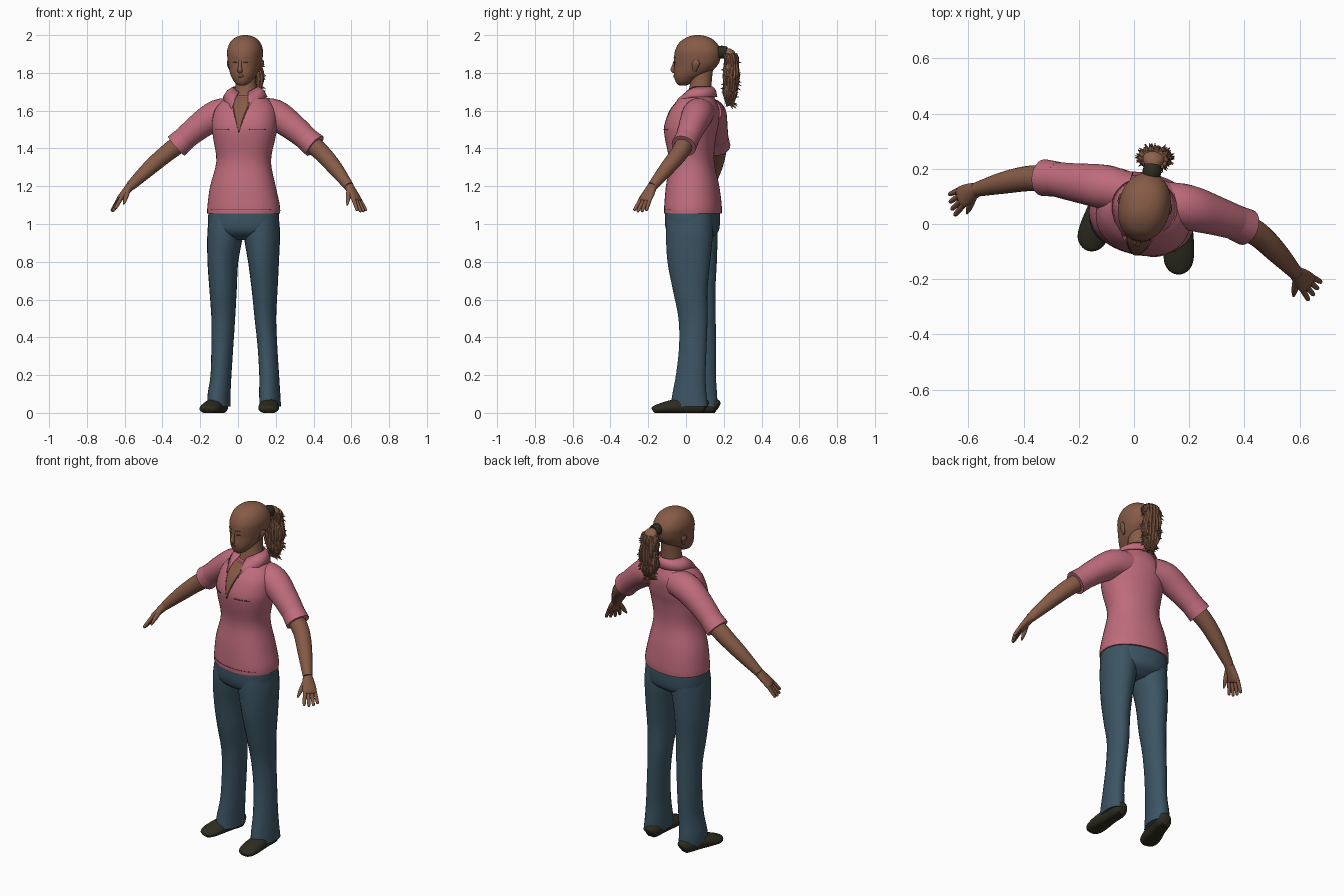
import bpy, math, random
from mathutils import Vector as V

cube = bpy.data.objects.get("Cube")
if cube:
    bpy.data.objects.remove(cube)
random.seed(4)
made = []
UP = V((0, 0, 1))
YAW = math.radians(12)                       # the whole body turns slightly
SIDE = V((math.cos(YAW), -math.sin(YAW), 0))
FRONT = V((-math.sin(YAW), -math.cos(YAW), 0))


def material(name, rgb):
    m = bpy.data.materials.new(name)
    m.use_nodes = True
    m.diffuse_color = (*rgb, 1)
    m.node_tree.nodes["Principled BSDF"].inputs["Base Color"].default_value = (*rgb, 1)
    return m


pink = material("pink cotton", (0.52, 0.15, 0.20))
seam = material("dark pink seam", (0.22, 0.05, 0.07))
skin = material("brown skin", (0.24, 0.105, 0.062))
denim = material("blue denim", (0.045, 0.09, 0.125))
leather = material("dark shoe leather", (0.028, 0.026, 0.015))
hair = material("brown hair", (0.26, 0.12, 0.07))
lip = material("lip brown", (0.17, 0.06, 0.045))
dark = material("dark eye line", (0.05, 0.03, 0.02))


def add(name, verts, faces, mat):
    me = bpy.data.meshes.new(name)
    me.from_pydata([tuple(v) for v in verts], [], faces)
    me.materials.append(mat)
    ob = bpy.data.objects.new(name, me)
    bpy.context.collection.objects.link(ob)
    made.append(ob)
    return ob


def smooth_keys(keys, steps=4):
    """Catmull-Rom through all key values."""
    k = [keys[0], *keys, keys[-1]]
    out = []
    for i in range(1, len(k) - 2):
        for s in range(steps):
            t = s / steps
            out.append([0.5 * (2 * b + (c - a) * t + (2 * a - 5 * b + 4 * c - d) * t * t
                               + (3 * b - a - 3 * c + d) * t ** 3)
                        for a, b, c, d in zip(k[i - 1], k[i], k[i + 1], k[i + 2])])
    return out + [list(keys[-1])]


def sweep(name, mat, keys, side=SIDE, flat=False, n=24, power=2.0, floor=False):
    """Skin of elliptical rings (x, y, z, half width, half depth)."""
    rings = smooth_keys([k if len(k) == 5 else (*k, k[3]) for k in keys])
    verts, faces = [], []
    for i, r in enumerate(rings):
        t = V(rings[min(i + 1, len(rings) - 1)][:3]) - V(rings[max(i - 1, 0)][:3])
        t = UP * math.copysign(1, t.z) if flat else t.normalized()
        a = (side - t * side.dot(t)).normalized()
        b = t.cross(a)
        for j in range(n):
            c, s = math.cos(math.tau * j / n), math.sin(math.tau * j / n)
            c = math.copysign(abs(c) ** (2 / power), c)
            s = math.copysign(abs(s) ** (2 / power), s)
            p = V(r[:3]) + a * (c * r[3]) + b * (s * r[4])
            if floor:
                p.z = max(p.z, 0)
            verts.append(p)
        if i:
            o = (i - 1) * n
            faces += [(o + j, o + (j + 1) % n, o + n + (j + 1) % n, o + n + j) for j in range(n)]
    faces += [list(range(n))[::-1], [len(verts) - n + j for j in range(n)]]
    return add(name, verts, faces, mat)


def grid(name, mat, rows, thick):
    """Sheet through rows of points, given a little thickness."""
    w = len(rows[0])
    faces = [(i * w + j, i * w + j + 1, (i + 1) * w + j + 1, (i + 1) * w + j)
             for i in range(len(rows) - 1) for j in range(w - 1)]
    ob = add(name, [p for r in rows for p in r], faces, mat)
    mod = ob.modifiers.new("thickness", 'SOLIDIFY')
    mod.thickness, mod.offset = thick, 0
    return ob


def plate(name, mat, target, origin, edges, lift=0.002, thick=0.003, cols=8):
    """Thin plate laid on the front of a part; edges are (z, from, to)."""
    bpy.context.view_layer.update()
    rows = []
    for z, u0, u1 in smooth_keys(edges):
        row = []
        for j in range(cols + 1):
            p = V((*origin, z)) + SIDE * (u0 + (u1 - u0) * j / cols) + FRONT * 0.5
            hit, loc, *_ = target.ray_cast(p, -FRONT)
            if not hit:
                loc = target.closest_point_on_mesh(p)[1]
            row.append(loc + FRONT * lift)
        rows.append(row)
    return grid(name, mat, rows, thick)


# Shirt body
shirt = sweep("shirt_body", pink, [
    (.03, .037, 1.055, .194, .148), (.03, .037, 1.1, .192, .148), (.026, .035, 1.2, .174, .138),
    (.03, .03, 1.33, .145, .117), (.033, .023, 1.45, .164, .131), (.035, .028, 1.52, .174, .14),
    (.04, .046, 1.6, .165, .128), (.044, .057, 1.65, .13, .1), (.045, .063, 1.68, .09, .08)],
    flat=True, power=2.2, n=40)
chest = (.035, .035)
plate("neck_opening", skin, shirt, chest,
      [(1.49, -.002, .002), (1.56, -.02, .02), (1.62, -.038, .038), (1.675, -.05, .05)])
for sx in (-1, 1):
    plate("pocket_seam", seam, shirt, chest, [(1.497, sx * .055, sx * .135), (1.502, sx * .055, sx * .135)])
    plate("opening_edge", seam, shirt, chest,
          [(1.485, -.002, .002), (1.56, sx * .02, sx * .025), (1.62, sx * .038, sx * .043)], cols=2)
plate("hem_seam", seam, shirt, chest, [(1.075, -.16, .16), (1.078, -.16, .16)], lift=.001, thick=.002, cols=20)

# Folded collar, open at the front
rows = [[], [], []]
for i in range(41):
    th = math.radians(22 + 316 * i / 40)
    c, s = math.cos(th), math.sin(th)
    f = max(0, c) ** 2
    top = V((.042, .073, 1.725 - .03 * f)) + SIDE * (.066 * s) + FRONT * (.068 * c)
    low = V((.038, .06, 1.672 - .075 * f)) + SIDE * (.116 * s) + FRONT * ((.102 + .045 * f) * c)
    mid = (top + low) / 2 + UP * .008 + (SIDE * s + FRONT * c) * .004
    for row, p in zip(rows, (top, mid, low)):
        row.append(p)
grid("collar", pink, rows, .007)

# Sleeves with rolled cuffs, forearms and hands
ARMS = {
    "right": dict(
        sleeve=[(-.02, .115, 1.59, .075), (-.11, .135, 1.578, .08), (-.21, .15, 1.513, .07), (-.3, .165, 1.437, .061)],
        cuff=[(-.275, .162, 1.458, .063), (-.327, .168, 1.413, .067)],
        fore=[(-.29, .165, 1.44, .05), (-.38, .165, 1.372, .046), (-.47, .15, 1.295, .04), (-.57, .125, 1.2, .026)],
        palm=(-.625, .097, 1.135), tip=(-.663, .067, 1.068), thumb=(-.605, .038, 1.105), across=(.3, -.9, .25)),
    "left": dict(
        sleeve=[(.1, .08, 1.59, .075), (.195, .06, 1.578, .082), (.295, .03, 1.51, .071), (.385, 0, 1.432, .061)],
        cuff=[(.355, .01, 1.458, .063), (.407, -.012, 1.413, .067)],
        fore=[(.37, 0, 1.44, .05), (.445, -.035, 1.375, .046), (.515, -.1, 1.295, .04), (.587, -.178, 1.2, .026)],
        palm=(.628, -.215, 1.13), tip=(.658, -.245, 1.065), thumb=(.578, -.262, 1.1), across=(-.6, -.75, .1)),
}
for name, arm in ARMS.items():
    sweep(name + "_sleeve", pink, arm["sleeve"])
    sweep(name + "_cuff", pink, arm["cuff"])
    sweep(name + "_forearm", skin, arm["fore"])
    wrist, palm, tip, thumb = V(arm["fore"][-1][:3]), V(arm["palm"]), V(arm["tip"]), V(arm["thumb"])
    across = V(arm["across"]).normalized()
    sweep(name + "_palm", skin, [(*wrist, .026, .024), (*wrist.lerp(palm, .5), .036, .02),
                                 (*palm, .04, .016), (*palm.lerp(tip, .15), .034, .008)], side=across)
    for i, length in enumerate((.86, 1.0, 1.05, .97)):
        k = i - 1.5
        a = palm + across * (k * .019)
        b = a.lerp(tip + across * (k * .027), length)
        sweep(name + "_finger", skin, [(*a, .011), (*a.lerp(b, .55), .010), (*a.lerp(b, .92), .008), (*b, .003)],
              side=across, n=10)
    a = wrist.lerp(palm, .3) + across * .018
    sweep(name + "_thumb", skin, [(*a, .014), (*a.lerp(thumb, .6), .012), (*thumb, .004)], side=across, n=10)

# Trousers
sweep("trouser_seat", denim, [
    (.03, .034, 1.09, .186, .14), (.03, .034, 1.0, .188, .142), (.03, .036, .95, .17, .125),
    (.027, .036, .915, .08, .07)], flat=True, power=2.2, n=32)
sweep("left_trouser_leg", denim, [
    (.125, .018, 1.05, .088, .12), (.126, .018, .95, .095, .126), (.135, .015, .8, .08, .115),
    (.141, .022, .65, .067, .093), (.145, .037, .5, .056, .078), (.156, .036, .35, .051, .074),
    (.165, .025, .2, .051, .08), (.168, .018, .1, .054, .092), (.171, .016, .035, .054, .1)], flat=True)
sweep("right_trouser_leg", denim, [
    (-.06, .048, 1.05, .09, .118), (-.067, .047, .95, .094, .122), (-.08, .055, .8, .08, .11),
    (-.079, .062, .65, .071, .095), (-.078, .078, .5, .062, .08), (-.083, .084, .35, .057, .077),
    (-.09, .08, .2, .054, .08), (-.1, .076, .1, .059, .09), (-.1, .074, .035, .059, .096)], flat=True)

# Shoes: rings from heel to toe
SHOE = [(0, .028, .022, .028), (.08, .036, .042, .044), (.4, .038, .047, .046), (.68, .03, .055, .036),
        (.87, .022, .052, .027), (.97, .017, .036, .02), (1, .013, .018, .013)]
for name, heel, toe in (("left", (.17, .108), (.16, -.176)), ("right", (-.085, .166), (-.165, -.09))):
    h, t = V((*heel, 0)), V((*toe, 0))
    sweep(name + "_shoe", leather, [(*h.lerp(t, f).xy, z, a, b) for f, z, a, b in SHOE],
          side=(t - h).cross(UP).normalized(), floor=True)

# Neck and head
sweep("neck", skin, [(.045, .066, 1.65, .085, .078), (.043, .074, 1.7, .062, .062),
                     (.042, .08, 1.76, .053, .057), (.042, .085, 1.83, .05, .06)], flat=True)
HEAD = [(1.733, -.036, .0, .016), (1.745, -.05, .03, .036), (1.77, -.061, .07, .056), (1.8, -.065, .125, .072),
        (1.84, -.063, .168, .084), (1.88, -.064, .184, .091), (1.92, -.058, .185, .093),
        (1.96, -.036, .162, .079), (1.985, -.002, .13, .055), (1.997, .03, .095, .026), (2.0, .055, .068, .006)]
head = sweep("head", skin, [(.037 + .2 * ((f + b) / 2 - .06), (f + b) / 2, z, a, (b - f) / 2)
                            for z, f, b, a in HEAD], flat=True, n=40, power=2.1)
mid = (.037, .06)


def on_head(u, v, z):
    return V((*mid, z)) + SIDE * u + FRONT * v


sweep("nose", skin, [(*on_head(0, .118, 1.865), .008, .008), (*on_head(0, .128, 1.835), .009, .01),
                     (*on_head(0, .132, 1.815), .014, .012), (*on_head(0, .122, 1.803), .011, .007)], n=14)
plate("lips", lip, head, mid, [(1.777, -.008, .008), (1.784, -.021, .021), (1.792, -.008, .008)])
for sx in (-1, 1):
    plate("eye", dark, head, mid, [(1.852, sx * .026, sx * .034), (1.856, sx * .018, sx * .043),
                                   (1.86, sx * .026, sx * .036)], lift=.001)
    plate("eyebrow", lip, head, mid, [(1.878, sx * .016, sx * .046), (1.882, sx * .02, sx * .048)], lift=.001)
    sweep("ear", skin, [(*on_head(sx * .074, .0, 1.805), .005, .008), (*on_head(sx * .083, -.006, 1.825), .008, .015),
                        (*on_head(sx * .091, -.012, 1.85), .009, .021), (*on_head(sx * .092, -.012, 1.868), .004, .01)],
          flat=True, n=14)

# Ponytail: band, core, wavy strands and stray tips
sweep("hair_band", leather, [(.06, .165, 1.905, .03), (.065, .19, 1.91, .034), (.068, .215, 1.908, .03)], n=16)
TAIL = [(.067, .2, 1.905, .022, .02), (.07, .232, 1.9, .04, .028), (.074, .242, 1.84, .048, .033),
        (.077, .238, 1.76, .05, .034), (.079, .235, 1.69, .042, .03), (.08, .23, 1.63, .02, .016)]
sweep("ponytail_core", hair, TAIL, n=16)
path = smooth_keys(TAIL)
for i in range(14):
    ang, phase = math.tau * i / 14, random.random() * 6
    pts = []
    for k, (x, y, z, a, b) in enumerate(path[4::2]):
        wave = .95 + .12 * math.sin(k * 1.9 + phase)
        pts.append((x + a * wave * math.cos(ang), y + b * wave * math.sin(ang), z, .011 if k < 7 else .005))
    sweep("ponytail_strand", hair, pts, n=8)
for i in range(60):
    x, y, z, a, b = random.choice(path[5:])
    ang = random.random() * math.tau
    out = V((math.cos(ang), math.sin(ang), 0))
    p = V((x + a * out.x, y + b * out.y, z))
    q = p + out * .022 - UP * random.uniform(0, .02)
    sweep("stray_hair_tip", hair, [(*p, .007), (*q, .001)], n=6)

# Smooth shading with sharp rims kept
bpy.ops.object.select_all(action='DESELECT')
for ob in made:
    ob.select_set(True)
bpy.context.view_layer.objects.active = made[0]
bpy.ops.object.shade_smooth_by_angle(angle=math.radians(42))
